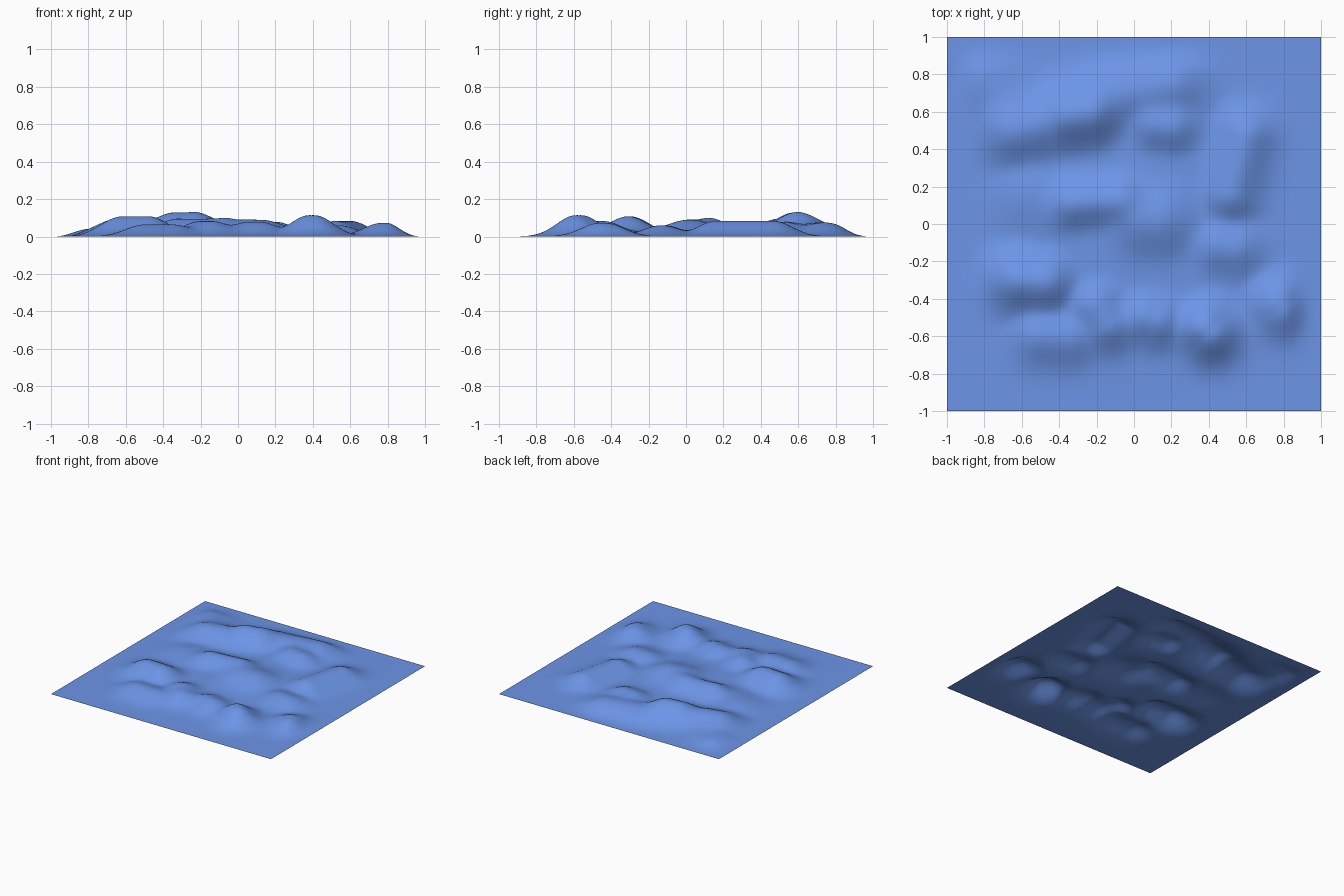
import bpy
import bmesh
from mathutils import Vector

default_cube = bpy.data.objects.get("Cube")
if default_cube:
    bpy.data.objects.remove(default_cube, do_unlink=True)

CELLS = 110      # grid resolution along each side
BLEND = 2.6      # higher values keep neighbouring hills more separate
EDGE_FADE = .2   # width of the band that settles to the ground

# Each ridge: start x, start y, end x, end y, height, softness
RIDGES = {
    "north peak": (-.34, .58, -.24, .59, .128, .12),
    "north arc": (-.15, .68, .2, .74, .075, .12),
    "north west hill": (-.64, .5, -.55, .52, .095, .12),
    "north west foot": (-.8, .75, -.7, .65, .04, .13),
    "inner north hill": (.12, .53, .2, .52, .078, .1),
    "central ridge": (-.32, .11, -.08, .13, .093, .1),
    "central plateau": (.05, .02, .12, .02, .088, .14),
    "west rise": (-.55, .15, -.45, .1, .045, .14),
    "south west hill": (-.62, -.3, -.48, -.31, .108, .11),
    "south west foot": (-.5, -.6, -.35, -.61, .064, .1),
    "south ridge": (-.2, -.44, -.14, -.54, .082, .1),
    "south middle hill": (.06, -.5, .12, -.52, .078, .1),
    "south east peak": (.38, -.56, .41, -.59, .114, .1),
    "east hill": (.77, -.43, .79, -.46, .073, .1),
    "east middle hill": (.46, -.12, .54, -.13, .06, .1),
    "east ridge": (.52, .16, .6, .47, .083, .1),
    "basin floor": (-.1, -.1, 0, .2, .03, .35),
}


def ridge_height(point, ridge):
    """Soft bell-shaped ridge around a line segment."""
    x0, y0, x1, y1, height, softness = ridge
    start, end = Vector((x0, y0)), Vector((x1, y1))
    along = end - start
    t = (point - start).dot(along) / along.length_squared
    nearest = start + along * min(max(t, 0), 1)
    distance = (point - nearest).length
    return height * 2.71828 ** (-.5 * (distance / softness) ** 2)


def edge_falloff(coordinate):
    """Ease the relief to ground level at the border."""
    t = min(max((1 - abs(coordinate)) / EDGE_FADE, 0), 1)
    return t * t * (3 - 2 * t)


def terrain_height(x, y):
    point = Vector((x, y))
    total = sum(ridge_height(point, r) ** BLEND for r in RIDGES.values())
    return total ** (1 / BLEND) * edge_falloff(x) * edge_falloff(y)


# Blue surface colour
blue = bpy.data.materials.new("soft blue")
blue.use_nodes = True
colour = (.15, .3, .8, 1)
blue.diffuse_color = colour
blue.node_tree.nodes["Principled BSDF"].inputs["Base Color"].default_value = colour

# Thin open sheet raised into rolling hills
bm = bmesh.new()
bmesh.ops.create_grid(bm, x_segments=CELLS, y_segments=CELLS, size=1)
for vert in bm.verts:
    vert.co.z = terrain_height(vert.co.x, vert.co.y)
for face in bm.faces:
    face.smooth = True
mesh = bpy.data.meshes.new("rolling_terrain")
bm.to_mesh(mesh)
bm.free()
mesh.materials.append(blue)

terrain = bpy.data.objects.new("rolling_terrain", mesh)
bpy.context.collection.objects.link(terrain)
